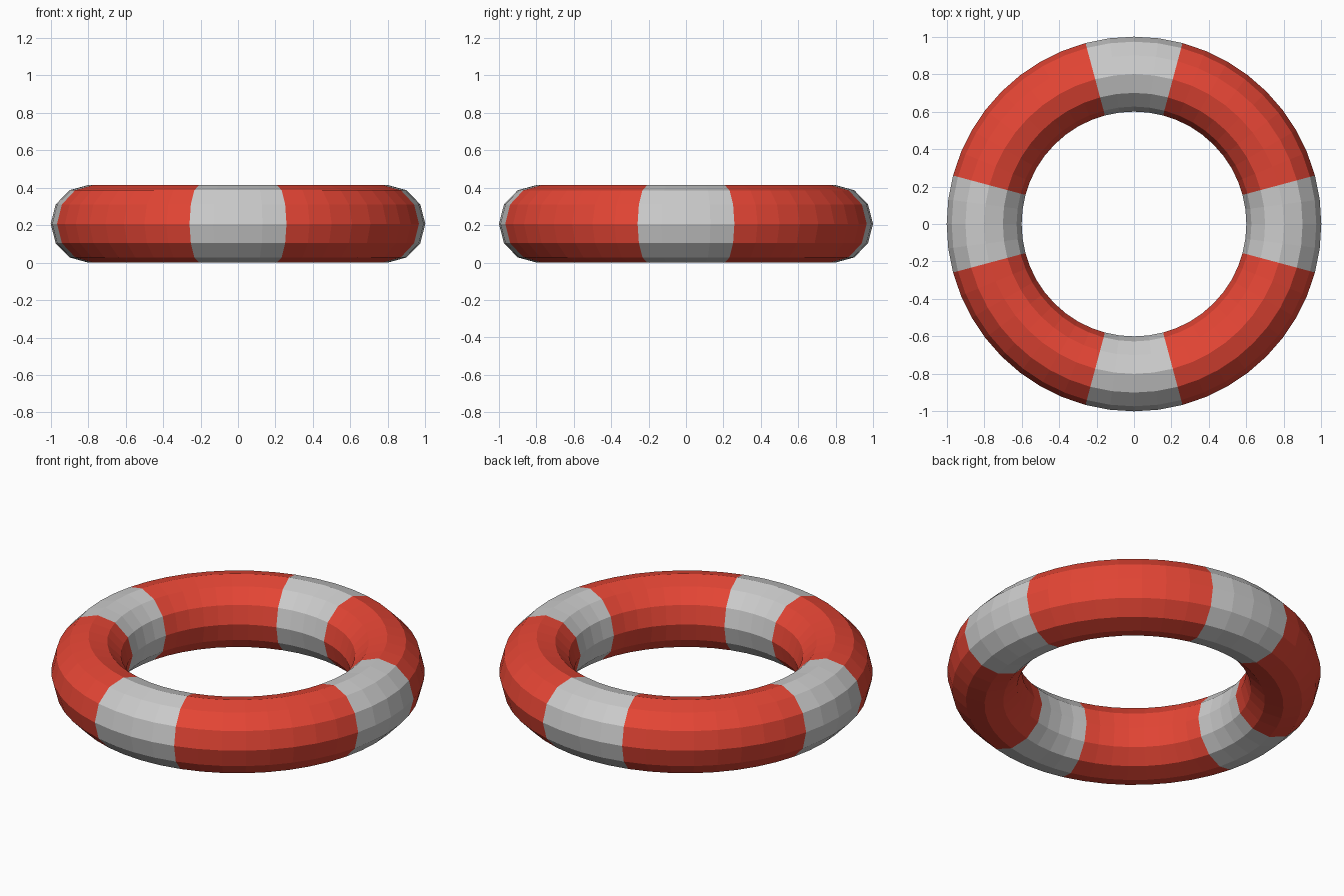
import bpy, bmesh
from math import sin, cos, radians

if "Cube" in bpy.data.objects:
    bpy.data.objects.remove(bpy.data.objects["Cube"])

MAJOR, MINOR, HALF_HEIGHT = 0.8, 0.2, 0.207
STEP, SIDES = 7.5, 12

red = bpy.data.materials.new("red")
red.diffuse_color = (0.78, 0.06, 0.035, 1)
red.use_nodes = True
red.node_tree.nodes["Principled BSDF"].inputs["Base Color"].default_value = red.diffuse_color


def ring_section(name, start, end, material=None):
    """Open tube following the ring from one angle to another (degrees)."""
    bm = bmesh.new()
    rings = []
    for i in range(round((end - start) / STEP) + 1):
        a = radians(start + i * STEP)
        ring = []
        for j in range(SIDES):
            t = radians(360 * j / SIDES)
            r = MAJOR + MINOR * cos(t)
            z = HALF_HEIGHT * (1 + sin(t))
            ring.append(bm.verts.new((r * cos(a), r * sin(a), z)))
        rings.append(ring)
    for p, q in zip(rings, rings[1:]):
        for j in range(SIDES):
            k = (j + 1) % SIDES
            bm.faces.new((p[j], q[j], q[k], p[k]))
    mesh = bpy.data.meshes.new(name)
    bm.to_mesh(mesh)
    bm.free()
    if material:
        mesh.materials.append(material)
    bpy.context.collection.objects.link(bpy.data.objects.new(name, mesh))


# Four pale bands on the axes, four red float sections between them
for n in range(4):
    ring_section(f"pale_band_{n + 1}", n * 90 - 15, n * 90 + 15)
    ring_section(f"red_float_section_{n + 1}", n * 90 + 15, n * 90 + 75, red)
